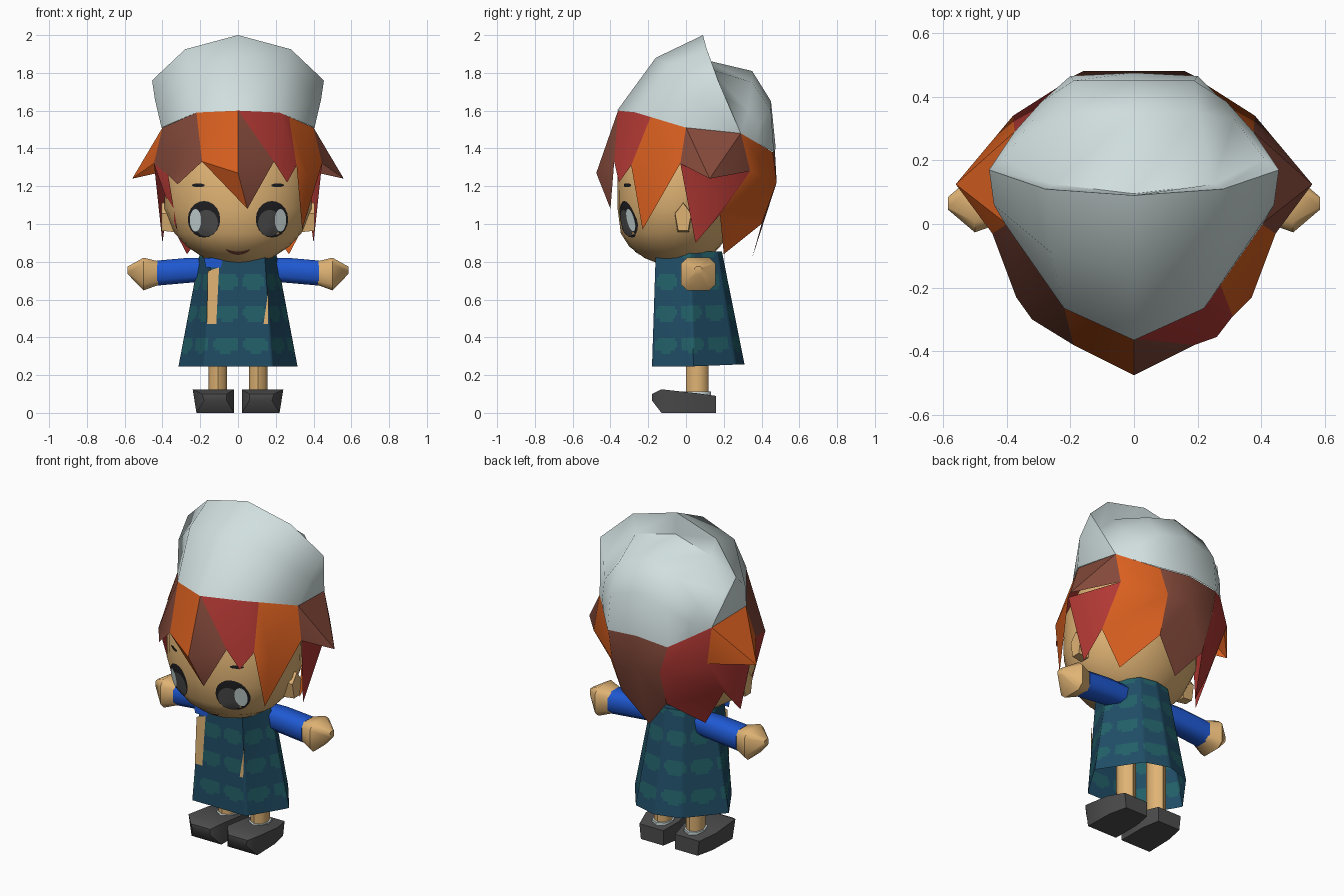
import bpy, bmesh, math
from mathutils import Vector
from mathutils.bvhtree import BVHTree

if "Cube" in bpy.data.objects:
    bpy.data.objects.remove(bpy.data.objects["Cube"])

COLORS = {
    "pale_grey": (0.64, 0.74, 0.74), "orange": (0.69, 0.115, 0.014), "brown": (0.23, 0.067, 0.043),
    "red": (0.44, 0.04, 0.034), "skin": (0.74, 0.45, 0.175), "blue": (0.014, 0.10, 0.65),
    "dress_blue": (0.014, 0.073, 0.13), "teal": (0.016, 0.117, 0.138),
    "dark_grey": (0.075, 0.075, 0.077), "eye_dark": (0.014, 0.014, 0.016)}
MATS = {}
for n, c in COLORS.items():
    MATS[n] = bpy.data.materials.new(n)
    MATS[n].diffuse_color = (*c, 1)


def make(name, verts, faces, colors, angle=30, centre=None):
    """Mesh object; colors is one name or one name per face."""
    one = isinstance(colors, str)
    used = [colors] if one else sorted(set(colors))
    bm = bmesh.new()
    vs = [bm.verts.new(v) for v in verts]
    for i, f in enumerate(faces):
        face = bm.faces.new([vs[k] for k in f])
        face.material_index = 0 if one else used.index(colors[i])
    bmesh.ops.remove_doubles(bm, verts=bm.verts, dist=1e-5)
    if centre is None:
        bmesh.ops.recalc_face_normals(bm, faces=bm.faces)
    else:
        bm.normal_update()
        for f in bm.faces:
            if f.normal.dot(f.calc_center_median() - Vector(centre)) < 0:
                f.normal_flip()
    me = bpy.data.meshes.new(name)
    bm.to_mesh(me)
    bm.free()
    for n in used:
        me.materials.append(MATS[n])
    ob = bpy.data.objects.new(name, me)
    bpy.context.collection.objects.link(ob)
    bpy.ops.object.select_all(action='DESELECT')
    ob.select_set(True)
    bpy.context.view_layer.objects.active = ob
    bpy.ops.object.shade_smooth_by_angle(angle=math.radians(angle))
    return ob


def loft(name, rings, color, angle=30):
    n = len(rings[0])
    faces = [(r * n + i, r * n + (i + 1) % n, (r + 1) * n + (i + 1) % n, (r + 1) * n + i)
             for r in range(len(rings) - 1) for i in range(n)]
    faces += [tuple(range(n)), tuple(range((len(rings) - 1) * n, len(rings) * n))]
    return make(name, [p for r in rings for p in r], faces, color, angle)


def circle(n, phase=0.0, e=1.0):
    """Unit circle; e below 1 makes it boxier."""
    pts = [(math.cos(2 * math.pi * i / n + phase), math.sin(2 * math.pi * i / n + phase)) for i in range(n)]
    return [tuple(math.copysign(abs(v) ** e, v) for v in p) for p in pts]


def mx(p, s):
    return (p[0] * s, p[1], p[2])


# Hat: rows from the front rim over the crest to the back rim, mirrored
corner = (.375, .29, 1.48)
rows = [[(0, -.365, 1.60), (.22, -.265, 1.59), (.405, 0, 1.51)],
        [(0, -.16, 1.88), (.26, -.09, 1.84), (.44, .06, 1.66)],
        [(0, .09, 2.0), (.28, .11, 1.925), (.455, .17, 1.76)],
        [(0, .095, 1.87), (.25, .125, 1.82), (.41, .205, 1.67)],
        [(0, .35, 1.81), (.20, .35, 1.75), (.315, .33, 1.60)],
        [(0, .45, 1.65), (.19, .45, 1.60), (.29, .385, 1.52)],
        [(0, .475, 1.40), (.2, .465, 1.38), (.29, .375, 1.43)]]
hv, hf = [], []
for r in rows:
    r = r + [corner]
    hv += [mx(p, -1) for p in r[:0:-1]] + r
for r in range(6):
    for i in range(6):
        a = r * 7 + i
        hf.append([a, a + 1, a + 8] if i == 0 else [a, a + 1, a + 7] if i == 5 else [a, a + 1, a + 8, a + 7])
make("hat", hv, hf, "pale_grey", 60)

# Hair: named points on the right half, panels per side
P = {"r0": (0, -.36, 1.60), "m0": (0, -.475, 1.27), "r1": (.22, -.26, 1.59), "m1": (.19, -.38, 1.33),
     "rx": (.27, -.187, 1.568), "mx": (.31, -.29, 1.31), "m2": (.37, -.23, 1.26), "r3": (.40, 0, 1.51),
     "m3": (.445, -.03, 1.32), "flap": (.56, .125, 1.24), "r5": (.375, .29, 1.48), "m5": (.38, .34, 1.28),
     "l5": (.38, .18, 1.05), "r6": (.2, .46, 1.38), "m6": (.16, .48, 1.22), "l6": (.15, .40, 1.0),
     "lock": (.40, .05, .90), "back_tip": (.27, .20, .84), "mid_tip": (0, .35, .82), "long": (.34, -.23, .97),
     "short": (.32, -.30, 1.21), "under": (.32, -.17, .96), "red_tip": (.26, -.355, 1.22),
     "mid_rim": (0, .47, 1.40), "mid_back": (0, .48, 1.22)}
FRINGE = (.05, -.40, 1.08)
hair_v, hair_f, hair_c = [], [], []


def panel(side, color, names):
    pts = [FRINGE if n == "fringe" else mx(P[n], side) for n in names.split()]
    hair_f.append(range(len(hair_v), len(hair_v) + len(pts)))
    hair_v.extend(pts)
    hair_c.append(color)


for f in ("r0 m0 m1", "m0 fringe m1"):
    panel(1, "brown", f)
for f in ("r0 m1 r1", "r1 m1 mx rx", "m1 red_tip mx"):
    panel(1, "red", f)
for f in ("rx mx m2", "rx m2 r3", "r3 m2 m3", "mx long m2", "m2 long m3"):
    panel(1, "orange", f)
for f in ("r0 m0 m1 r1", "m0 fringe m1"):
    panel(-1, "orange", f)
for f in ("r1 m1 m2", "r1 m2 r3", "r3 m2 m3", "m1 short m2"):
    panel(-1, "brown", f)
panel(-1, "red", "m2 under m3")
for s, flap, back in ((1, "brown", "orange"), (-1, "orange", "red")):
    for f in ("r3 m3 flap", "r3 flap r5", "r5 flap m5"):
        panel(s, flap, f)
    for f in ("m3 m5 lock", "m5 l5 lock"):
        panel(s, "red", f)
    for f in ("r5 m5 m6 r6", "m5 l5 m6", "l5 l6 m6", "l5 back_tip l6"):
        panel(s, back, f)
    for f in ("r6 m6 mid_back mid_rim", "m6 l6 mid_back", "mid_back l6 mid_tip"):
        panel(s, "brown", f)
make("hair", hair_v, hair_f, hair_c, 35, (0, .05, 1.25))

# Head: stacked ellipses (z, half width, front y, back y)
head_rings = []
for z, rx, f, b in ((.78, .06, -.12, .05), (.82, .18, -.22, .12), (.88, .27, -.30, .18), (.95, .335, -.345, .23),
                    (1.08, .39, -.362, .29), (1.3, .39, -.362, .31), (1.5, .30, -.28, .28)):
    head_rings.append([(c * rx, (f + b) / 2 + s * (b - f) / 2, z) for c, s in circle(24)])
head = loft("head", head_rings, "skin", 40)
bvh = BVHTree.FromPolygons([v.co for v in head.data.vertices], [p.vertices for p in head.data.polygons])


def face_plate(name, cx, cz, rx, rz, color, off, bend=0):
    """Oval laid on the front of the head."""
    vs, n = [], 20
    for k in (1, .66, .33):
        for c, s in circle(n):
            x, z = cx + c * rx * k, cz + s * rz * k + bend * (c * k) ** 2
            hit = bvh.ray_cast(Vector((x, -2, z)), Vector((0, 1, 0)))[0]
            vs.append((x, (hit.y if hit else -.2) - off, z))
    fs = [(r * n + i, r * n + (i + 1) % n, (r + 1) * n + (i + 1) % n, (r + 1) * n + i)
          for r in range(2) for i in range(n)] + [tuple(range(2 * n, 3 * n))]
    make(name, vs, fs, color, 30, (0, 0, 1.05))


for s, side in ((1, "right"), (-1, "left")):
    face_plate("eye_" + side, s * .18, 1.025, .086, .097, "eye_dark", .004)
    face_plate("eye_iris_" + side, s * .168, 1.005, .062, .07, "dark_grey", .006)
    face_plate("eye_shine_" + side, s * .225, 1.02, .03, .06, "pale_grey", .008)
    face_plate("brow_" + side, s * .21, 1.205, .034, .010, "eye_dark", .005)
    # Ear
    loft("ear_" + side, [[(s * x, -.015 + c * r, 1.03 + q * r * 1.8) for c, q in circle(5, math.pi / 2)]
                         for x, r in ((.34, .05), (.405, .045))], "skin")
    # Sleeve and hand, rings along x (x, half depth, half height, z)
    loft("sleeve_" + side, [[(s * x, .065 + c * d, z + q * h) for c, q in circle(8, math.pi / 8, .7)]
                            for x, d, h, z in ((.12, .06, .065, .76), (.26, .07, .07, .755), (.43, .075, .07, .74))],
         "blue", 50)
    loft("hand_" + side, [[(s * x, .065 + c * d, z + q * h) for c, q in circle(8, math.pi / 8, .5)]
                          for x, d, h, z in ((.42, .065, .065, .74), (.50, .095, .09, .735), (.585, .02, .02, .755))],
         "skin", 45)
    # Leg, sock and shoe
    for part, col, r, z0, z1 in (("leg_", "skin", .05, .08, .55), ("sock_", "pale_grey", .06, .06, .112)):
        loft(part + side, [[(s * .107 + c * r, .06 + q * r * 1.2, z) for c, q in circle(8)] for z in (z0, z1)], col, 50)
    loft("shoe_" + side, [[(s * a, y, z0), (s * b, y, z0), (s * (b + d), y, z1), (s * a, y, z1)]
                          for y, a, b, d, z0, z1 in ((-.18, .06, .18, .01, .065, .10), (-.13, .02, .22, .02, 0, .125),
                                                     (.05, .02, .215, .02, 0, .105), (.16, .04, .19, .01, 0, .09))],
         "dark_grey", 45)
face_plate("mouth", 0, .845, .065, .009, "brown", .005, .02)

# Dress: tapered shell with rounded cloth patches chosen by position
HEM = [(.18, -.18), (.315, .04), (.15, .265), (0, .31), (-.15, .265), (-.315, .04), (-.18, -.18)]
TOP = [(.14, -.16), (.20, .02), (.10, .17), (0, .19), (-.10, .17), (-.20, .02), (-.14, -.16)]
ROWS = 36
SEGS = [18, 18, 10, 10, 18, 18, 26]
dv, df, dc = [], [], []
for j in range(ROWS + 1):
    v = j / ROWS
    for k, seg in enumerate(SEGS):
        for i in range(seg):
            t, m = i / seg, (k + 1) % 7
            hem, top = (Vector(A[k]).lerp(Vector(A[m]), t) for A in (HEM, TOP))
            p = hem.lerp(top, v)
            dv.append((p.x, p.y, .245 + .61 * v + .04 * max(0, p.y) * (1 - v)))
COLS = sum(SEGS)
for j in range(ROWS):
    for i in range(COLS):
        df.append((j * COLS + i, j * COLS + (i + 1) % COLS, (j + 1) * COLS + (i + 1) % COLS, (j + 1) * COLS + i))
        pu = abs((i + .5) * 10 / COLS % 1 - .5) / .41
        pv = abs((j + .5) / 9.9 % 1 - .7) / .25
        dc.append("teal" if pu ** 3 + pv ** 3 < 1 else "dress_blue")
df.append(tuple(range(ROWS * COLS, (ROWS + 1) * COLS)))
dc.append("dress_blue")
make("dress", dv, df, dc, 65)

# Front strips and collar mark on the dress
for name, col, pts in (("strip_left", "skin", ((-.165, .47), (-.115, .47), (-.10, .77), (-.16, .75))),
                       ("strip_right", "skin", ((.135, .47), (.158, .47), (.163, .66))),
                       ("collar_mark", "blue", ((-.17, .77), (-.09, .77), (-.08, .82), (-.18, .82)))):
    vs = [(x, -.184 + .02 * (z - .25) / .61, z) for x, z in pts]
    make(name, vs, [range(len(vs))], col, 30, (0, 0, .6))

for m in bpy.data.materials:
    if m.users and not m.is_grease_pencil:
        m.use_nodes = True
        m.node_tree.nodes["Principled BSDF"].inputs["Base Color"].default_value = m.diffuse_color
